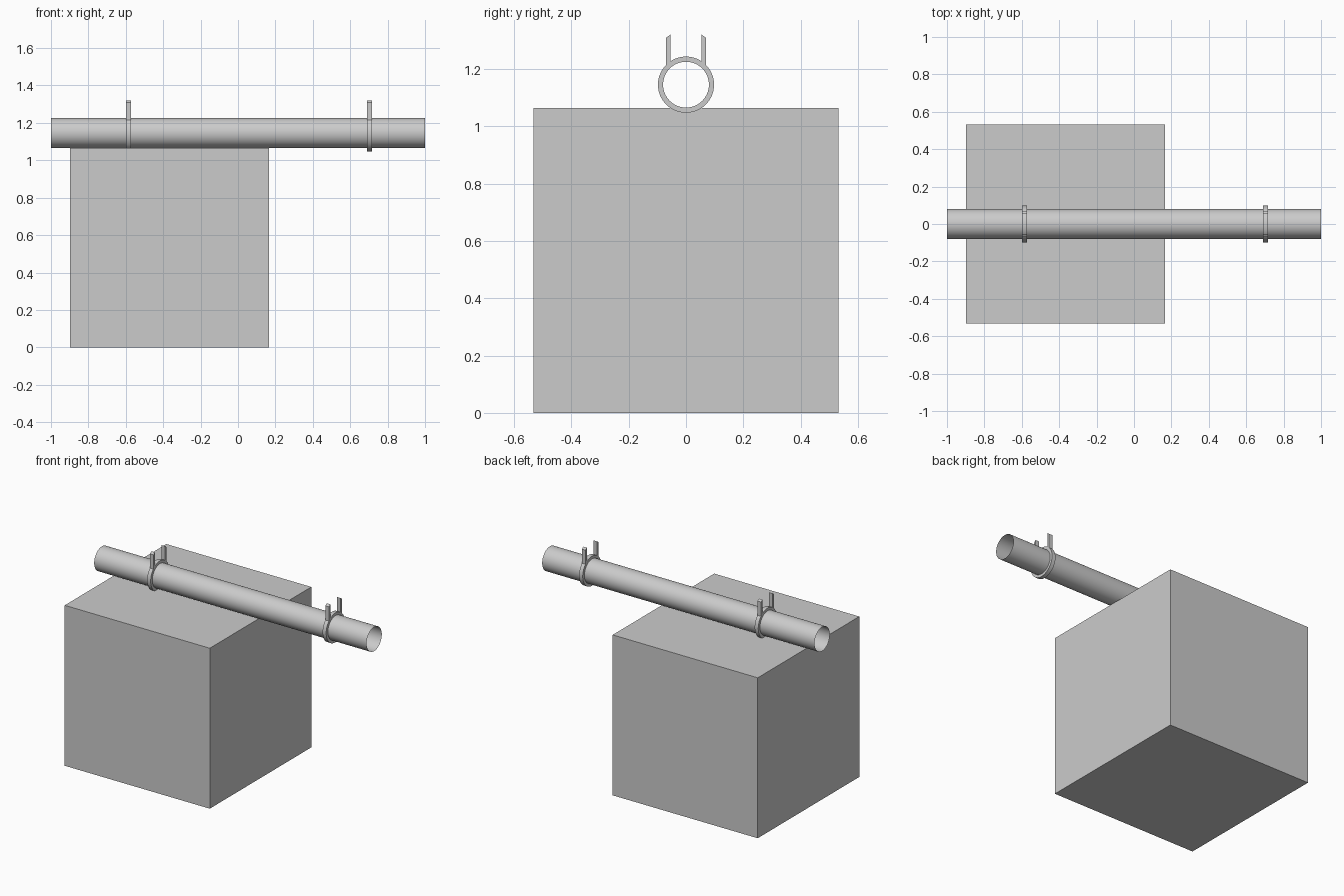
import bpy, bmesh, math

if "Cube" in bpy.data.objects:
    bpy.data.objects.remove(bpy.data.objects["Cube"], do_unlink=True)

grey = bpy.data.materials.new("plain grey")
grey.use_nodes = True
grey.diffuse_color = (0.6, 0.6, 0.6, 1)
grey.node_tree.nodes["Principled BSDF"].inputs["Base Color"].default_value = grey.diffuse_color

AXIS_Z = 1.146
TUBE_R = 0.08
RING_R = 0.098
CLAMP_WIDTH = 0.026
SIDES = 64


def make_object(name, bm, location, smooth=False):
    bmesh.ops.recalc_face_normals(bm, faces=bm.faces)
    mesh = bpy.data.meshes.new(name)
    bm.to_mesh(mesh)
    bm.free()
    mesh.materials.append(grey)
    obj = bpy.data.objects.new(name, mesh)
    obj.location = location
    bpy.context.collection.objects.link(obj)
    if smooth:
        bpy.ops.object.select_all(action="DESELECT")
        obj.select_set(True)
        bpy.context.view_layer.objects.active = obj
        bpy.ops.object.shade_smooth_by_angle(angle=math.radians(30))
    return obj


def lathe_x(profile, closed):
    """Spin (x, radius) points around the x axis."""
    bm = bmesh.new()
    verts = [bm.verts.new((x, 0, r)) for x, r in profile]
    pairs = list(zip(verts, verts[1:]))
    if closed:
        pairs.append((verts[-1], verts[0]))
    edges = [bm.edges.new(p) for p in pairs]
    bmesh.ops.spin(bm, geom=verts + edges, cent=(0, 0, 0), axis=(1, 0, 0),
                   angle=math.tau, steps=SIDES, use_merge=True)
    bmesh.ops.remove_doubles(bm, verts=bm.verts, dist=0.0001)
    return bm


# Solid block
block = bmesh.new()
bmesh.ops.create_cube(block, size=1.065)
make_object("block", block, (-0.367, 0, 1.065 / 2))

# Open thin-walled tube
make_object("tube", lathe_x([(-1, TUBE_R), (1, TUBE_R)], False), (0, 0, AXIS_Z), True)

# Clamps: a ring with two upright tabs, slanted at the top
for side, x in (("right", -0.586), ("left", 0.703)):
    h = CLAMP_WIDTH / 2
    ring = [(-h, TUBE_R), (h, TUBE_R), (h, RING_R), (-h, RING_R)]
    make_object(f"{side}_clamp_ring", lathe_x(ring, True), (x, 0, AXIS_Z), True)
    for end, s in (("front", -1), ("back", 1)):
        bm = bmesh.new()
        outline = [(0.054, 0.075), (0.069, 0.062), (0.069, 0.164), (0.054, 0.175)]
        face = bm.faces.new([bm.verts.new((-h, s * y, z)) for y, z in outline])
        out = bmesh.ops.extrude_face_region(bm, geom=[face])
        moved = [g for g in out["geom"] if isinstance(g, bmesh.types.BMVert)]
        bmesh.ops.translate(bm, verts=moved, vec=(CLAMP_WIDTH, 0, 0))
        make_object(f"{side}_clamp_{end}_tab", bm, (x, 0, AXIS_Z))
